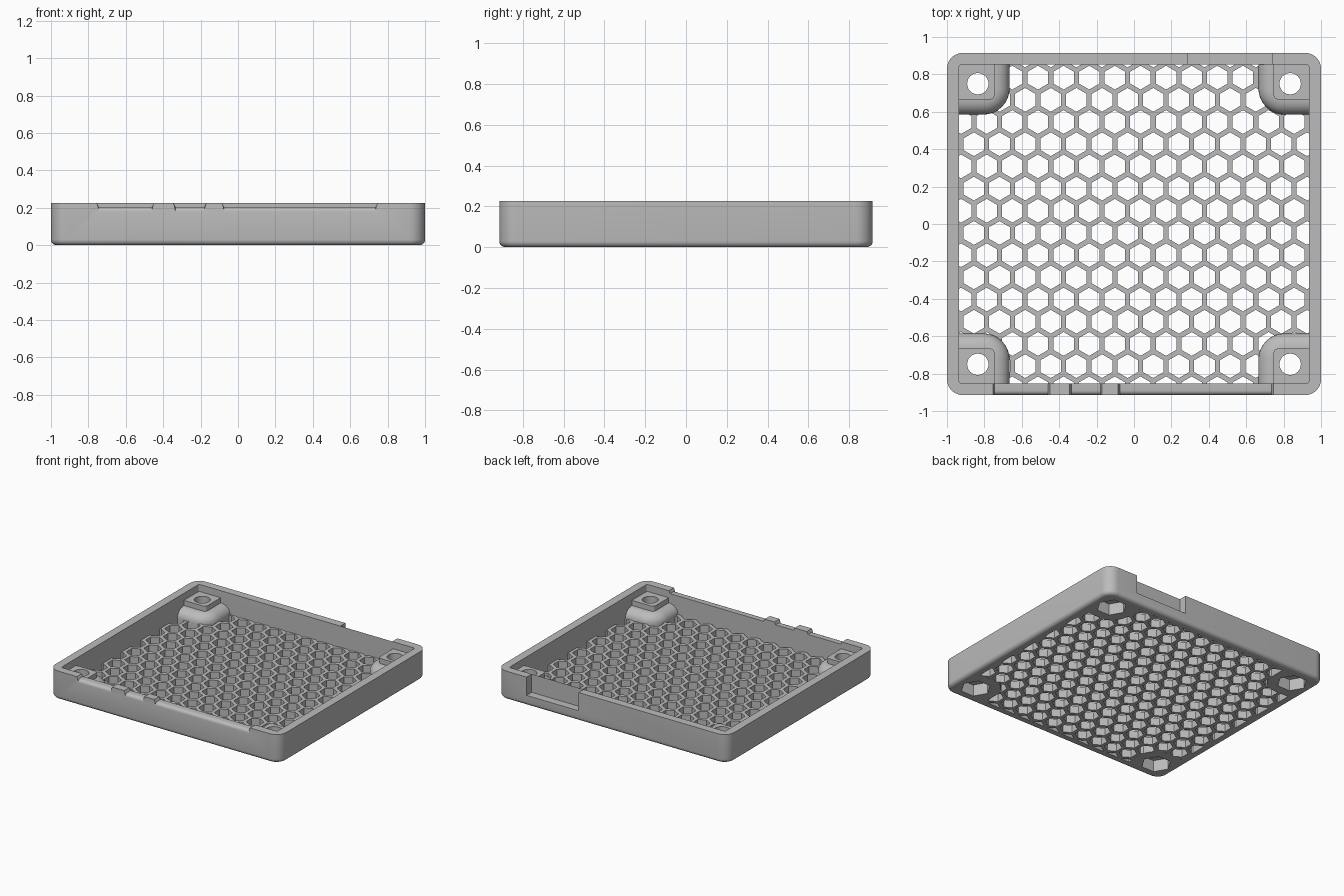
import bpy, bmesh, math

cube = bpy.data.objects.get("Cube")
if cube:
    bpy.data.objects.remove(cube, do_unlink=True)

HX, HY, H = 1.0, 0.915, 0.225      # outer half sizes and height
IX, IY, FLOOR = 0.935, 0.852, 0.06  # inner half sizes and floor level

grey = bpy.data.materials.new("light grey plastic")
grey.use_nodes = True
grey.diffuse_color = (0.5, 0.5, 0.5, 1)
grey.node_tree.nodes["Principled BSDF"].inputs["Base Color"].default_value = (0.5, 0.5, 0.5, 1)


def finish(name, bm):
    bmesh.ops.recalc_face_normals(bm, faces=bm.faces)
    mesh = bpy.data.meshes.new(name)
    bm.to_mesh(mesh)
    bm.free()
    mesh.materials.append(grey)
    obj = bpy.data.objects.new(name, mesh)
    bpy.context.collection.objects.link(obj)
    return obj


def outline(x0, x1, y0, y1, radii, steps=8):
    """Rectangle with its own radius at each corner, from the low corner on."""
    pts = []
    corners = [(x0, y0, 1, 1), (x1, y0, -1, 1), (x1, y1, -1, -1), (x0, y1, 1, -1)]
    for i, (cx, cy, sx, sy) in enumerate(corners):
        r = radii[i]
        n = steps if r > 0 else 0
        for k in range(n + 1):
            a = math.pi + i * math.pi / 2 + (k / n * math.pi / 2 if n else 0)
            pts.append((cx + sx * r + r * math.cos(a), cy + sy * r + r * math.sin(a)))
    return pts


def loft(bm, layers):
    """Closed solid through equal outlines given as (points, height)."""
    rings = [[bm.verts.new((x, y, z)) for x, y in pts] for pts, z in layers]
    for a, b in zip(rings, rings[1:]):
        for i in range(len(a)):
            j = (i + 1) % len(a)
            bm.faces.new((a[i], a[j], b[j], b[i]))
    bm.faces.new(rings[0][::-1])
    bm.faces.new(rings[-1])


def prism(bm, cx, cy, r, sides, z0, z1, turn=0.0):
    pts = [(cx + r * math.cos(turn + 2 * math.pi * k / sides),
            cy + r * math.sin(turn + 2 * math.pi * k / sides)) for k in range(sides)]
    loft(bm, [(pts, z0), (pts, z1)])


def block(name, x0, x1, y0, y1, z0, z1, r=0.0):
    bm = bmesh.new()
    pts = outline(x0, x1, y0, y1, [r] * 4)
    loft(bm, [(pts, z0), (pts, z1)])
    return finish(name, bm)


def combine(target, tool, operation):
    mod = target.modifiers.new(operation, "BOOLEAN")
    mod.operation, mod.solver, mod.object = operation, "EXACT", tool
    bpy.context.view_layer.objects.active = target
    bpy.ops.object.modifier_apply(modifier=mod.name)
    bpy.data.objects.remove(tool, do_unlink=True)


# Tray body with a rounded lower edge
bm = bmesh.new()
layers = []
for k in range(6):
    a = k / 5 * math.pi / 2
    d = 0.03 * (1 - math.sin(a))
    layers.append((outline(-HX + d, HX - d, -HY + d, HY - d, [0.085 - d] * 4),
                   0.03 * (1 - math.cos(a))))
layers.append((outline(-HX, HX, -HY, HY, [0.085] * 4), H))
loft(bm, layers)
tray = finish("ventilated_tray", bm)

# Cavity
combine(tray, block("cavity", -IX, IX, -IY, IY, FLOOR, 0.4, 0.015), "DIFFERENCE")

# Honeycomb holes, clipped to the inside of the walls
pitch = 0.137
row_step = pitch * math.sqrt(3) / 2
bm = bmesh.new()
for row in range(-8, 9):
    for col in range(-8, 9):
        x = -0.034 + pitch * (col + 0.5 * (row % 2))
        y = -0.048 + row * row_step
        if abs(x) < IX + 0.04 and abs(y) < IY + 0.05:
            prism(bm, x, y, 0.0635, 6, -0.1, 0.1, math.pi / 6)
holes = finish("honeycomb", bm)
combine(holes, block("clip", -IX, IX, -IY, IY, -0.2, 0.2), "INTERSECT")
combine(tray, holes, "DIFFERENCE")

# Corner screw posts: rounded collar below, square boss above
for sx in (-1, 1):
    for sy in (-1, 1):
        bm = bmesh.new()

        def ring(d, r):
            pts = outline(0.665 + d, 0.955, 0.585 + d, 0.875, [r, 0, 0, 0])
            return [(sx * x, sy * y) for x, y in pts]

        layers = [(ring(0, 0.14), 0)]
        for k in range(8):
            a = k / 7 * math.pi / 2
            layers.append((ring(0.08 * (1 - math.cos(a)), 0.14 - 0.08 * (1 - math.cos(a))),
                           0.06 + 0.07 * math.sin(a)))
        layers += [(ring(0.081, 0.025), 0.13), (ring(0.081, 0.025), 0.17)]
        loft(bm, layers)
        combine(tray, finish("screw_post", bm), "UNION")

# Screw holes and hexagonal nut pockets
for radius, sides, top in ((0.057, 32, 0.3), (0.108, 6, 0.09)):
    bm = bmesh.new()
    for sx in (-1, 1):
        for sy in (-1, 1):
            prism(bm, sx * 0.835, sy * 0.75, radius, sides, -0.1, top)
    combine(tray, finish("screw_cut", bm), "DIFFERENCE")

# Deep opening in the back wall
combine(tray, block("back_opening", 0.29, 0.74, IY, 1.1, 0.082, 0.4), "DIFFERENCE")

# Shallow lowered stretches of the front wall, leaving two tabs
for x0, x1 in ((-0.745, -0.46), (-0.335, -0.18), (-0.075, 0.735)):
    profile = [(-0.83, 0.3), (-0.83, 0.205)]
    for k in range(6):
        a = k / 5 * math.pi / 2
        profile.append((-0.89 - 0.025 * math.sin(a), 0.18 + 0.025 * math.cos(a)))
    profile += [(-1.0, 0.18), (-1.0, 0.3)]
    bm = bmesh.new()
    ends = [[bm.verts.new((x + s * max(0, z - 0.205) * 0.5, y, z)) for y, z in profile]
            for x, s in ((x0, -1), (x1, 1))]
    for i in range(len(profile)):
        j = (i + 1) % len(profile)
        bm.faces.new((ends[0][i], ends[0][j], ends[1][j], ends[1][i]))
    for end in ends:
        bm.faces.new(end)
    combine(tray, finish("front_recess", bm), "DIFFERENCE")

# Smooth the rounded edges, keep the corners crisp
bpy.ops.object.select_all(action="DESELECT")
tray.select_set(True)
bpy.context.view_layer.objects.active = tray
bpy.ops.object.shade_smooth_by_angle(angle=math.radians(30))
